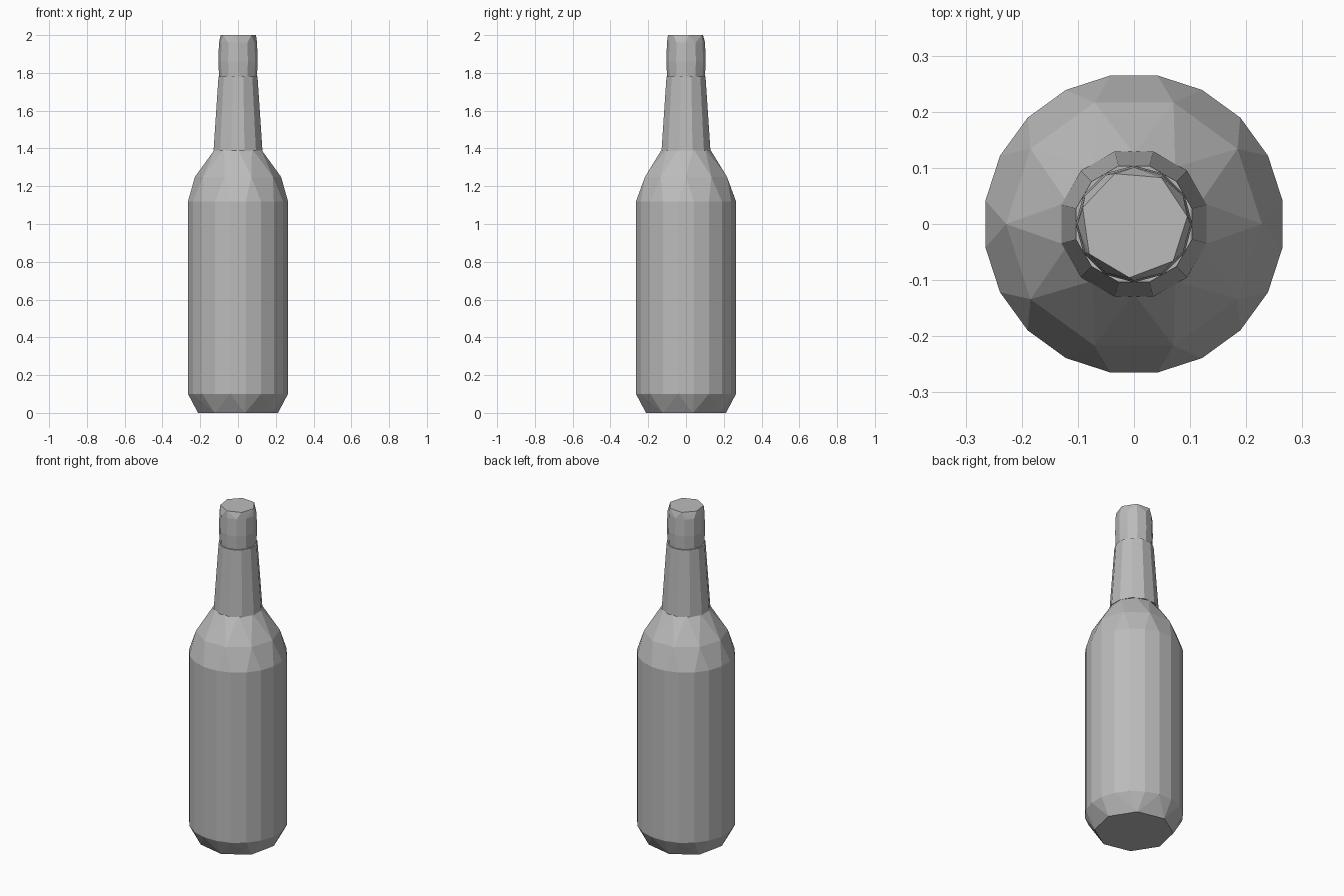
import bpy, bmesh, math

if "Cube" in bpy.data.objects:
    bpy.data.objects.remove(bpy.data.objects["Cube"])

GREY = (0.5, 0.5, 0.5, 1)
grey = bpy.data.materials.new("bottle grey")
grey.use_nodes = True
grey.diffuse_color = GREY
grey.node_tree.nodes["Principled BSDF"].inputs["Base Color"].default_value = GREY


def faceted_part(name, rings):
    """Wrap rings of (radius, z, sides, phase in degrees) in a flat-faced skin."""
    bm = bmesh.new()
    for radius, z, sides, phase in rings:
        for i in range(sides):
            a = math.radians(phase) + math.tau * i / sides
            bm.verts.new((radius * math.cos(a), radius * math.sin(a), z))
    bmesh.ops.convex_hull(bm, input=bm.verts)
    bmesh.ops.recalc_face_normals(bm, faces=bm.faces)
    mesh = bpy.data.meshes.new(name)
    bm.to_mesh(mesh)
    bm.free()
    mesh.materials.append(grey)
    obj = bpy.data.objects.new(name, mesh)
    bpy.context.collection.objects.link(obj)
    return obj


# Body: chamfered base, straight wall and sloping shoulder
faceted_part("bottle_body", [
    (0.215, 0, 8, 10),
    (0.268, 0.1, 20, 9),
    (0.268, 1.12, 20, 9),
    (0.228, 1.25, 10, 0),
    (0.125, 1.4, 10, 18),
])

# Neck: tapered sleeve that overhangs the shoulder a little
faceted_part("bottle_neck", [
    (0.134, 1.39, 12, 15),
    (0.107, 1.78, 12, 15),
])

# Cap: short cylinder with a coarse bevelled top
faceted_part("bottle_cap", [
    (0.1, 1.77, 12, 0),
    (0.104, 1.86, 12, 0),
    (0.101, 1.96, 12, 0),
    (0.096, 2.0, 7, 8),
])
